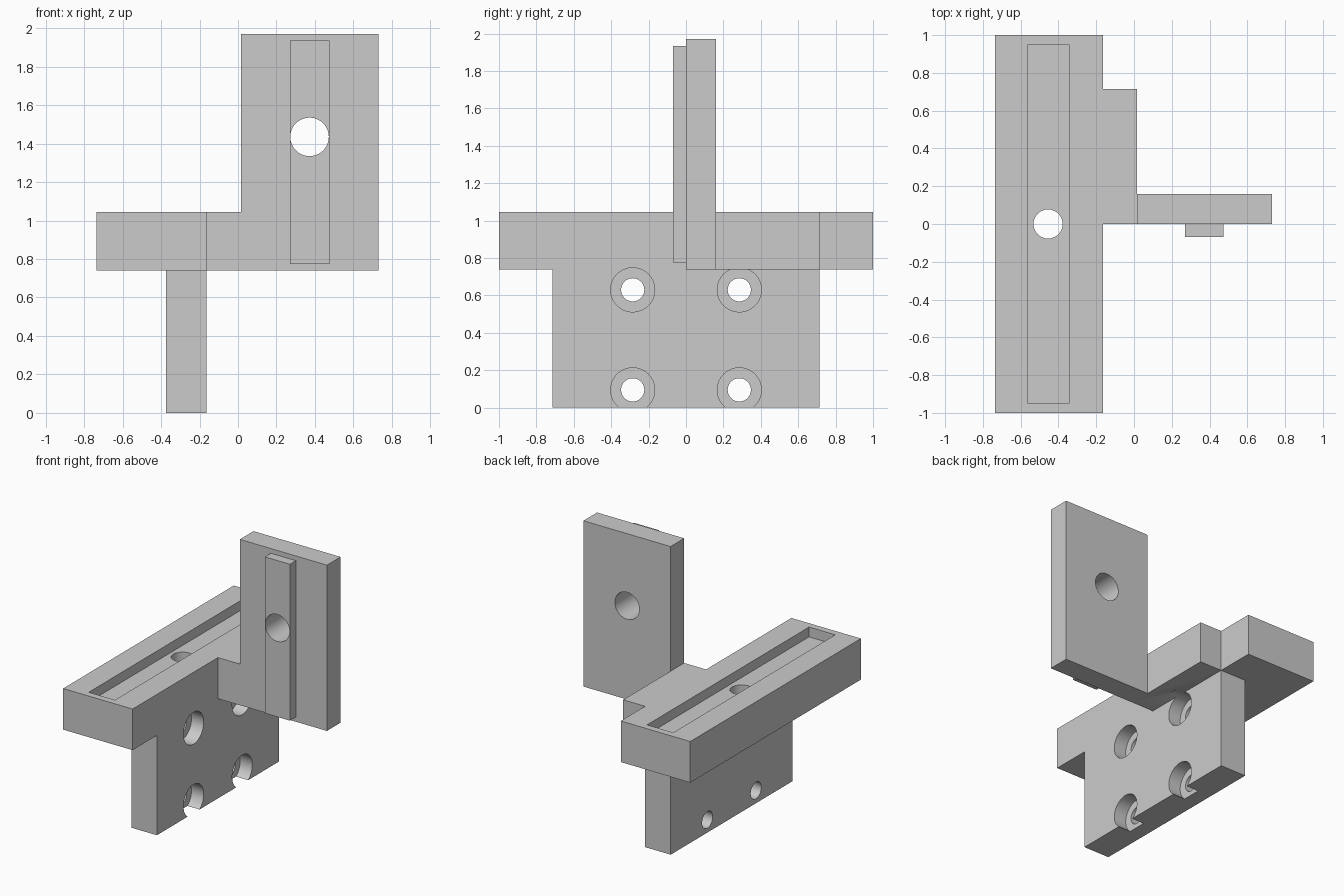
import bpy, bmesh, math
from mathutils import Matrix, Vector

cube = bpy.data.objects.get("Cube")
if cube:
    bpy.data.objects.remove(cube, do_unlink=True)

grey = bpy.data.materials.new("light_grey")
grey.use_nodes = True
grey.diffuse_color = (0.6, 0.6, 0.6, 1)
grey.node_tree.nodes["Principled BSDF"].inputs["Base Color"].default_value = (0.6, 0.6, 0.6, 1)


def make_object(name, bm):
    mesh = bpy.data.meshes.new(name)
    bm.to_mesh(mesh)
    bm.free()
    mesh.materials.append(grey)
    obj = bpy.data.objects.new(name, mesh)
    bpy.context.collection.objects.link(obj)
    return obj


def box(name, x, y, z):
    bm = bmesh.new()
    bmesh.ops.create_cube(bm, size=1)
    for v in bm.verts:
        v.co = Vector([(r[0] + r[1]) / 2 + c * (r[1] - r[0]) for r, c in zip((x, y, z), v.co)])
    return make_object(name, bm)


def cylinder(name, start, end, radius):
    start, end = Vector(start), Vector(end)
    axis = end - start
    turn = Vector((0, 0, 1)).rotation_difference(axis).to_matrix().to_4x4()
    bm = bmesh.new()
    bmesh.ops.create_cone(bm, cap_ends=True, segments=64, radius1=radius, radius2=radius,
                          depth=axis.length, matrix=Matrix.Translation((start + end) / 2) @ turn)
    return make_object(name, bm)


def combine(target, tool, operation):
    mod = target.modifiers.new(operation, 'BOOLEAN')
    mod.operation = operation
    mod.solver = 'EXACT'
    mod.object = tool
    bpy.context.view_layer.objects.active = target
    bpy.ops.object.modifier_apply(modifier=mod.name)
    bpy.data.objects.remove(tool, do_unlink=True)


# Solid parts, overlapping inside so they fuse into one bracket
INNER = -0.165
bracket = box("slotted_bracket", (-0.735, INNER), (-1, 1), (0.74, 1.045))
solids = [
    box("mounting_plate", (-0.375, INNER), (-0.715, 0.715), (0, 0.85)),
    box("connector_block", (-0.25, 0.015), (0, 0.715), (0.74, 1.045)),
    box("upright_plate", (0.015, 0.73), (0, 0.16), (0.74, 1.97)),
    box("upright_key", (0.27, 0.475), (-0.07, 0.05), (0.775, 1.935)),
]
for part in solids:
    combine(bracket, part, 'UNION')

# Keyway and bolt holes
cutters = [
    box("keyway_cutter", (-0.56, -0.345), (-0.95, 0.95), (0.972, 1.2)),
    cylinder("bar_hole_cutter", (-0.455, 0, 0.6), (-0.455, 0, 1.2), 0.077),
    cylinder("upright_hole_cutter", (0.372, -0.2, 1.435), (0.372, 0.3, 1.435), 0.1),
]
# Four counterbored holes through the mounting plate
for y in (-0.285, 0.285):
    for z in (0.095, 0.63):
        cutters.append(cylinder("bolt_cutter", (-0.5, y, z), (-0.1, y, z), 0.062))
        cutters.append(cylinder("counterbore_cutter", (INNER - 0.1, y, z), (-0.1, y, z), 0.118))
for cutter in cutters:
    combine(bracket, cutter, 'DIFFERENCE')

# Merge coplanar faces and keep sharp edges
bm = bmesh.new()
bm.from_mesh(bracket.data)
bmesh.ops.remove_doubles(bm, verts=bm.verts, dist=0.0001)
bmesh.ops.dissolve_limit(bm, angle_limit=math.radians(1), verts=bm.verts, edges=bm.edges)
bm.to_mesh(bracket.data)
bm.free()

bpy.ops.object.select_all(action='DESELECT')
bracket.select_set(True)
bpy.context.view_layer.objects.active = bracket
bpy.ops.object.shade_smooth_by_angle(angle=math.radians(30))
